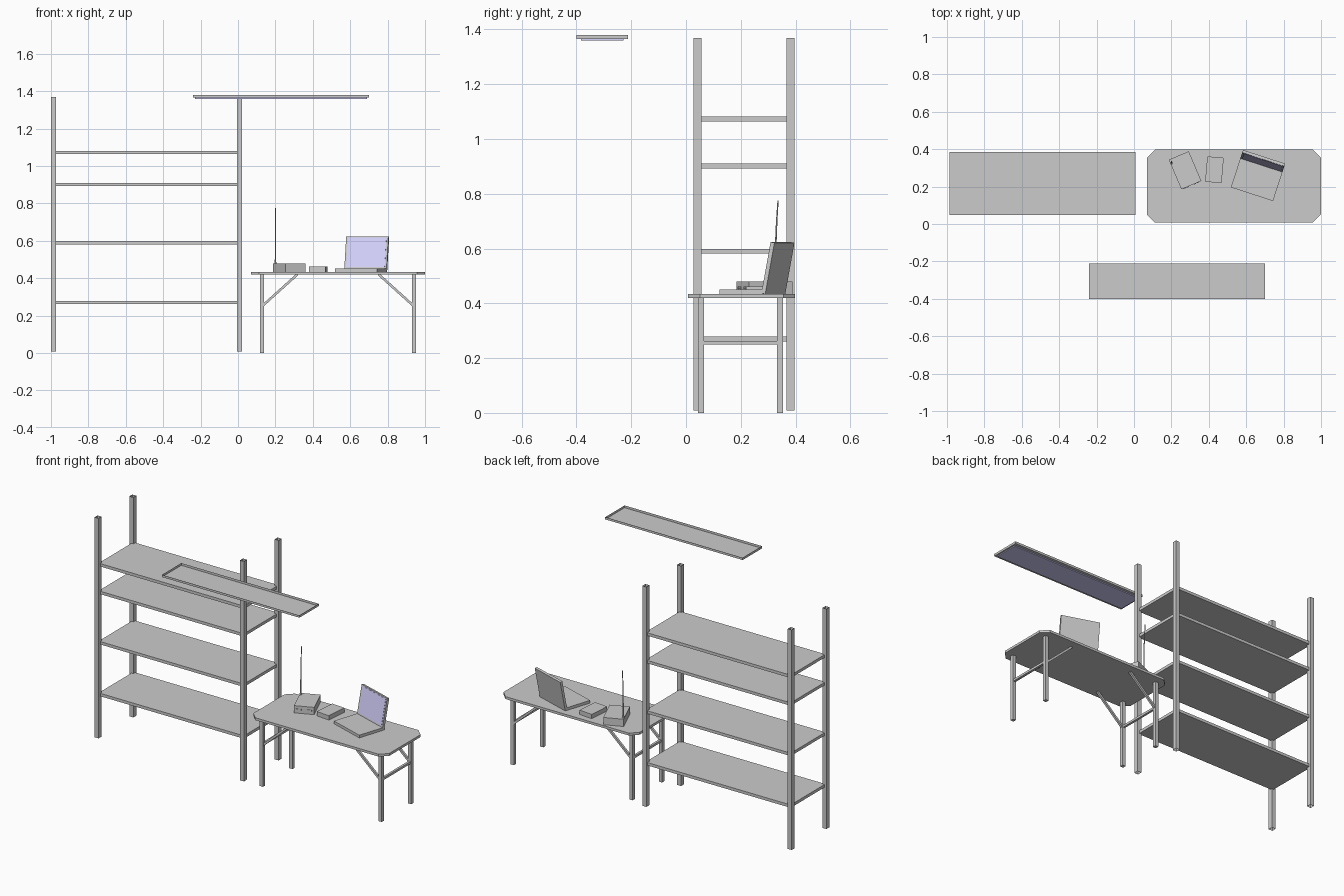
import bpy, bmesh
from math import radians
from mathutils import Matrix, Vector

if "Cube" in bpy.data.objects:
    bpy.data.objects.remove(bpy.data.objects["Cube"])

blue = bpy.data.materials.new("screen_blue")
blue.diffuse_color = (0.68, 0.66, 1.0, 1)
blue.use_nodes = True
blue.node_tree.nodes["Principled BSDF"].inputs["Base Color"].default_value = blue.diffuse_color


def make(name, bm, mat=None, matrix=None):
    bmesh.ops.recalc_face_normals(bm, faces=bm.faces)
    me = bpy.data.meshes.new(name)
    bm.to_mesh(me)
    bm.free()
    ob = bpy.data.objects.new(name, me)
    bpy.context.collection.objects.link(ob)
    if mat:
        me.materials.append(mat)
    if matrix is not None:
        ob.matrix_world = matrix
    return ob


def box(name, x, y, z, mat=None, matrix=None, open_ends=""):
    """Box from (min, max) ranges; open_ends may drop the top 't' and bottom 'b'."""
    bm = bmesh.new()
    bmesh.ops.create_cube(bm, size=1)
    for v in bm.verts:
        v.co = [r[0] if c < 0 else r[1] for c, r in zip(v.co, (x, y, z))]
    bm.normal_update()
    drop = [f for f in bm.faces if (f.normal.z > 0.9 and "t" in open_ends)
            or (f.normal.z < -0.9 and "b" in open_ends)]
    bmesh.ops.delete(bm, geom=drop, context="FACES_ONLY")
    return make(name, bm, mat, matrix)


def bar(name, a, b, w):
    """Square bar between two points."""
    a, b = Vector(a), Vector(b)
    h = w / 2
    m = Matrix.Translation(a) @ (b - a).to_track_quat("Z", "Y").to_matrix().to_4x4()
    return box(name, (-h, h), (-h, h), (0, (b - a).length), None, m)


def placed(x, y, z, deg):
    return Matrix.Translation((x, y, z)) @ Matrix.Rotation(radians(deg), 4, "Z")


# Shelf rack: open square tube posts and four boards
for x in ((-1.0, -0.973), (-0.006, 0.021)):
    for y in ((0.028, 0.057), (0.367, 0.396)):
        box("rack_post", x, y, (0.008, 1.368), open_ends="tb")
for z in (0.261, 0.581, 0.892, 1.063):
    box("rack_shelf", (-0.986, 0.007), (0.047, 0.386), (z, z + 0.018))

# Table top with clipped corners
TOP = 0.434
bm = bmesh.new()
bmesh.ops.create_cube(bm, size=1)
for v in bm.verts:
    v.co = (0.534 + v.co.x * 0.93, 0.203 + v.co.y * 0.39, 0.4265 + v.co.z * 0.015)
corners = [e for e in bm.edges if abs(e.verts[0].co.z - e.verts[1].co.z) > 0.01]
bmesh.ops.bevel(bm, geom=corners, offset=0.043, segments=1, affect="EDGES")
make("table_top", bm)

# Table legs, diagonal braces and crossbars
for x, inward in ((0.1285, 1), (0.941, -1)):
    for y in (0.055, 0.343):
        bar("table_leg", (x, y, 0), (x, y, 0.42), 0.022)
        bar("table_brace", (x + inward * 0.006, y, 0.255),
            (x + inward * 0.19, y, 0.421), 0.013)
    bar("table_crossbar", (x, 0.055, 0.256), (x, 0.343, 0.256), 0.014)

# Hanging lamp: open tray with a blue panel below
box("lamp_tray", (-0.24, 0.70), (-0.40, -0.211), (1.365, 1.379), open_ends="t")
box("lamp_panel", (-0.23, 0.69), (-0.384, -0.229), (1.359, 1.3645), blue)

# Laptop: base, tilted lid, screen
lap = placed(0.518, 0.196, TOP, -18)
box("laptop_base", (0, 0.237), (0, 0.165), (0, 0.017), None, lap)
lid = lap @ Matrix.Translation((0, 0.175, 0)) @ Matrix.Rotation(radians(-10.7), 4, "X")
box("laptop_lid", (0, 0.237), (-0.015, 0), (0, 0.19), None, lid)
box("laptop_screen", (0.01, 0.227), (-0.0165, -0.0145), (0.022, 0.183), blue, lid)

# Radio unit with front buttons
radio = placed(0.273, 0.287, TOP, 23)
box("radio_body", (-0.058, 0.058), (-0.086, 0.086), (0, 0.045), None, radio)
for x in (-0.04, -0.022, 0.02, 0.038):
    box("radio_button", (x - 0.006, x + 0.006), (-0.089, -0.086), (0.018, 0.028), None, radio)

# Small flat box
box("small_box", (-0.044, 0.044), (-0.068, 0.068), (0, 0.027), None, placed(0.43, 0.29, TOP, -5))

# Antenna: tapering, slightly bent rod on a round foot
cu = bpy.data.curves.new("antenna", "CURVE")
cu.dimensions = "3D"
cu.bevel_depth = 0.004
cu.bevel_resolution = 1
cu.use_fill_caps = True
sp = cu.splines.new("POLY")
path = [(0.200, 0.326, 0.475, 1), (0.201, 0.327, 0.60, 0.8),
        (0.200, 0.331, 0.70, 0.7), (0.200, 0.336, 0.776, 0.55)]
sp.points.add(len(path) - 1)
for p, (x, y, z, r) in zip(sp.points, path):
    p.co = (x, y, z, 1)
    p.radius = r
bpy.context.collection.objects.link(bpy.data.objects.new("antenna", cu))
bm = bmesh.new()
bmesh.ops.create_cone(bm, cap_ends=True, segments=10, radius1=0.007, radius2=0.006, depth=0.008)
make("antenna_foot", bm, None, Matrix.Translation((0.2, 0.326, 0.482)))
